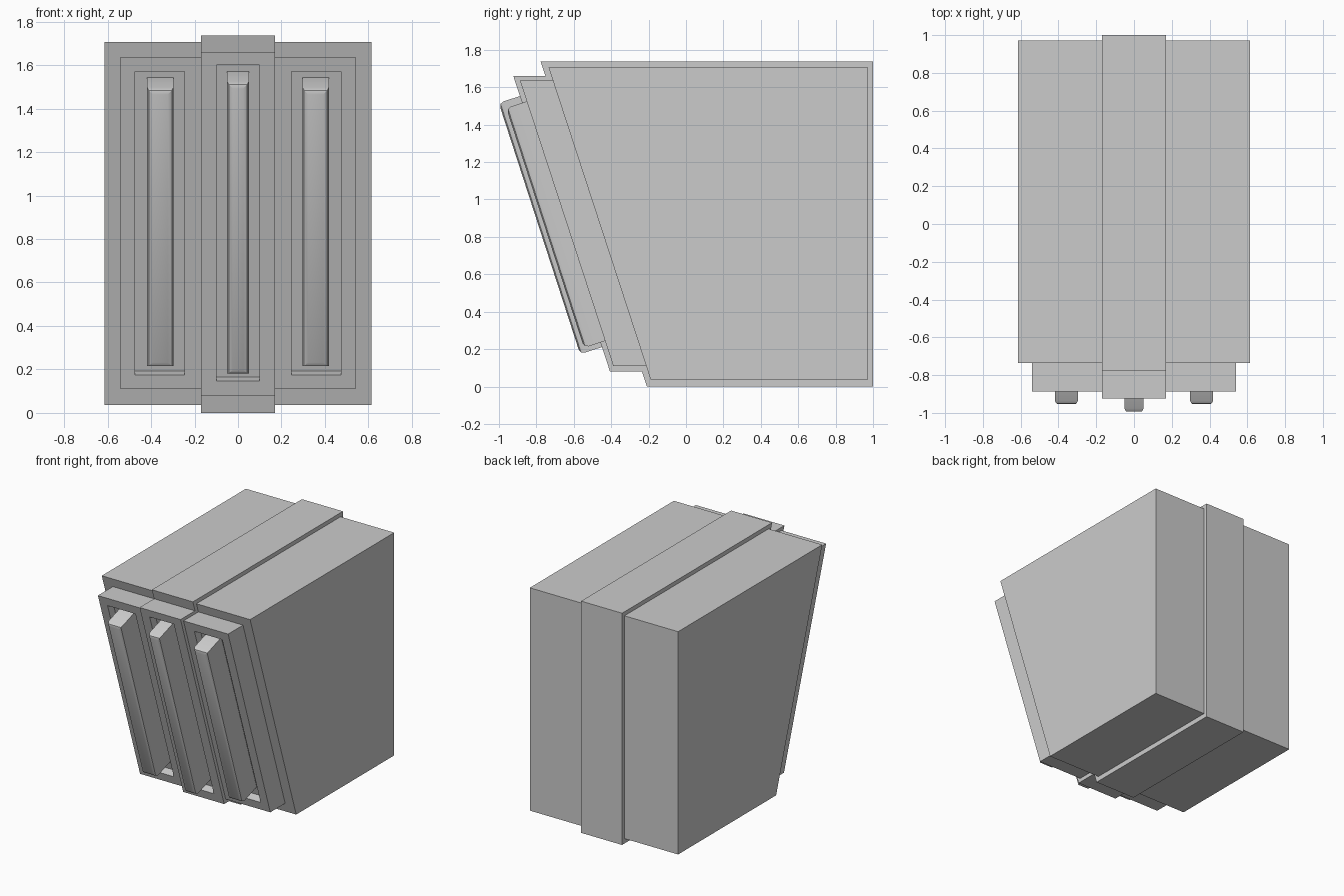
import bpy, bmesh
from mathutils import Vector

if "Cube" in bpy.data.objects:
    bpy.data.objects.remove(bpy.data.objects["Cube"])

SLOPE = 0.327                                   # lean of the front faces
N = Vector((-1, -SLOPE)).normalized()           # outward normal of the front in (y, z)


def prism(name, profile, x0, x1):
    """Extrude a (y, z) profile from x0 to x1."""
    bm = bmesh.new()
    a = [bm.verts.new((x0, p[0], p[1])) for p in profile]
    b = [bm.verts.new((x1, p[0], p[1])) for p in profile]
    bm.faces.new(a)
    bm.faces.new(b[::-1])
    for i in range(len(a)):
        j = (i + 1) % len(a)
        bm.faces.new((a[i], b[i], b[j], a[j]))
    bmesh.ops.recalc_face_normals(bm, faces=bm.faces)
    mesh = bpy.data.meshes.new(name)
    bm.to_mesh(mesh)
    bm.free()
    ob = bpy.data.objects.new(name, mesh)
    bpy.context.collection.objects.link(ob)
    return ob


def body(name, x0, x1, z0, z1, y_top, y_back):
    y_bot = y_top + SLOPE * (z1 - z0)
    return prism(name, [(y_top, z1), (y_back, z1), (y_back, z0), (y_bot, z0)], x0, x1)


def panel(name, x0, x1, z0, z1, y_top, recess, depth=0.06):
    """Leaning panel with a rectangular recess (x0, x1, z0, z1) cut square to its face."""
    def face_y(z):
        return y_top + SLOPE * (z1 - z)
    yb = face_y(z0)
    ob = prism(name, [(y_top, z1), (y_top + .21, z1), (yb + .21, z0), (yb, z0)], x0, x1)
    rx0, rx1, rz0, rz1 = recess
    hi, lo = Vector((face_y(rz1), rz1)), Vector((face_y(rz0), rz0))
    cut = prism("recess_cutter", [hi + N * .05, hi - N * depth, lo - N * depth, lo + N * .05], rx0, rx1)
    cut.hide_render = True
    mod = ob.modifiers.new("recess", 'BOOLEAN')
    mod.operation, mod.solver, mod.object = 'DIFFERENCE', 'EXACT', cut
    bpy.context.view_layer.objects.active = ob
    bpy.ops.object.modifier_apply(modifier=mod.name)
    bpy.data.objects.remove(cut)
    return ob


def bar(name, x0, x1, top, bottom, thick=0.19, bevel=0.026):
    """Raised bar whose front edges are rounded off."""
    t, b = Vector(top), Vector(bottom)
    ob = prism(name, [t, t - N * thick, b - N * thick, b], x0, x1)
    bm = bmesh.new()
    bm.from_mesh(ob.data)
    front = min(bm.faces, key=lambda f: f.normal.y)
    bmesh.ops.bevel(bm, geom=list(front.edges), offset=bevel, segments=2,
                    profile=0.5, affect='EDGES')
    bm.to_mesh(ob.data)
    bm.free()
    bpy.ops.object.select_all(action='DESELECT')
    ob.select_set(True)
    bpy.context.view_layer.objects.active = ob
    bpy.ops.object.shade_smooth_by_angle()
    return ob


# Centre section
body("centre_body", -.17, .17, 0, 1.737, -.777, 1.0)
panel("centre_panel", -.17, .17, .08, 1.66, -.923, (-.10, .10, .147, 1.60))
bar("centre_bar", -.05, .05, (-1.001, 1.516), (-.566, .173))

# Mirrored side sections
for side, s in (("left", -1), ("right", 1)):
    def span(a, b):
        return sorted((s * a, s * b))
    body(side + "_body", *span(.15, .615), .037, 1.707, -.735, .972)
    panel(side + "_panel", *span(.15, .54), .11, 1.637, -.888,
          (*span(.245, .475), .175, 1.57))
    bar(side + "_bar", *span(.297, .418), (-.961, 1.489), (-.545, .207))
